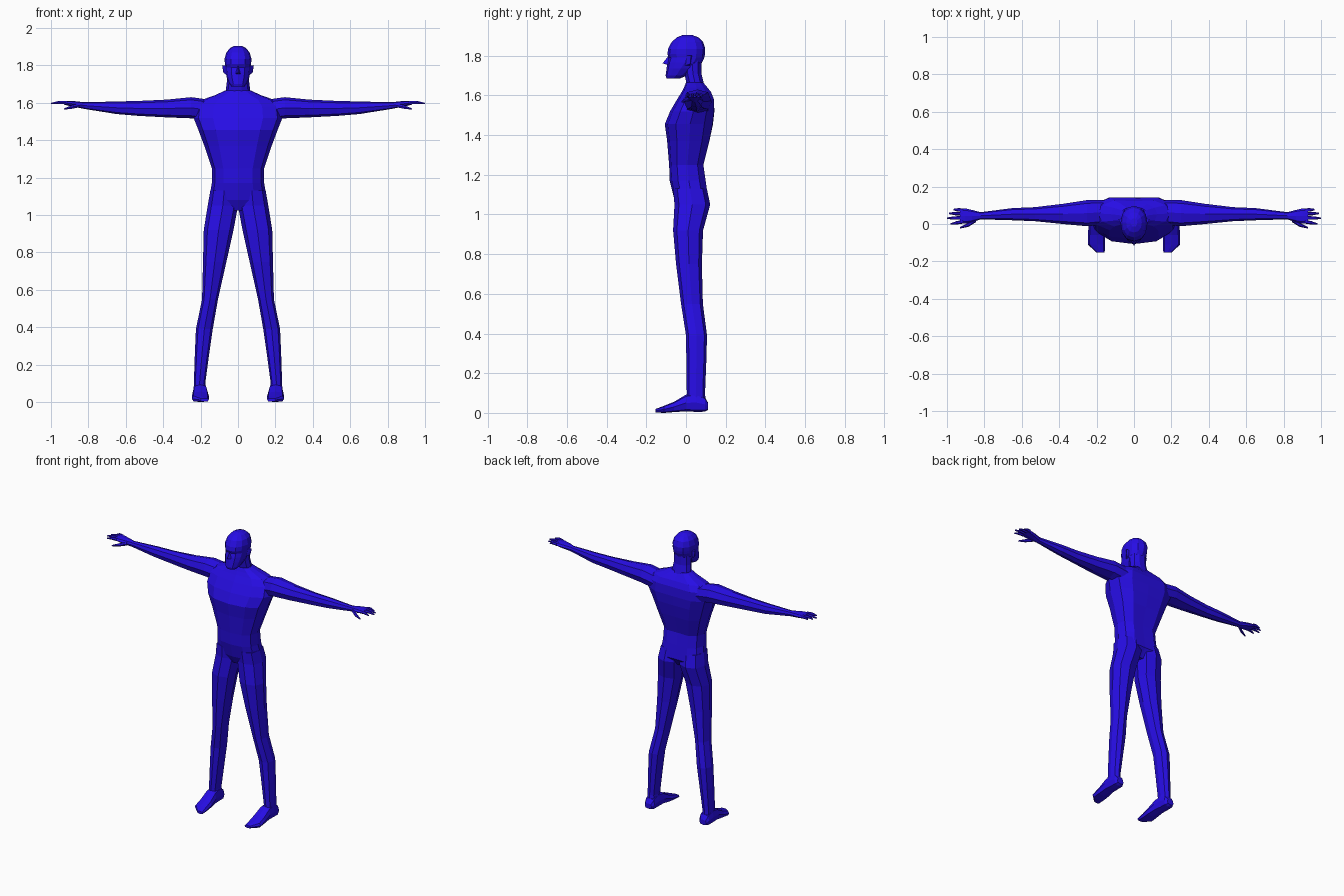
import bpy, bmesh, math

blue = bpy.data.materials.new("deep blue")
blue.diffuse_color = (0.02, 0.004, 0.78, 1)


def loft(name, axis, sections, sides=8, power=2.4, mirror=False, groove=0.0):
    """Skin rounded-box rings. Section: position on axis, then min/max of the
    other two axes in x, y, z order. groove pulls the back midline in."""
    bm = bmesh.new()
    others = [a for a in range(3) if a != axis]
    rings = []
    for pos, u0, u1, v0, v1 in sections:
        ring = []
        for i in range(sides):
            t = 2 * math.pi * i / sides
            c, s = math.cos(t), math.sin(t)
            co = [0, 0, 0]
            co[axis] = pos
            co[others[0]] = (u0 + u1) / 2 + (u1 - u0) / 2 * math.copysign(abs(c) ** (2 / power), c)
            co[others[1]] = (v0 + v1) / 2 + (v1 - v0) / 2 * math.copysign(abs(s) ** (2 / power), s)
            if groove and i == sides // 4:
                co[1] -= groove
            ring.append(bm.verts.new(co))
        rings.append(ring)
    for a, b in zip(rings, rings[1:]):
        for i in range(sides):
            j = (i + 1) % sides
            bm.faces.new((a[i], a[j], b[j], b[i]))
    bm.faces.new(rings[0])
    bm.faces.new(rings[-1])
    return finish(name, bm, mirror)


def finish(name, bm, mirror=False):
    bmesh.ops.recalc_face_normals(bm, faces=bm.faces)
    mesh = bpy.data.meshes.new(name)
    bm.to_mesh(mesh)
    bm.free()
    mesh.materials.append(blue)
    ob = bpy.data.objects.new(name, mesh)
    bpy.context.collection.objects.link(ob)
    if mirror:
        ob.modifiers.new("Mirror", "MIRROR")
    return ob


def hull(name, points, mirror=False):
    bm = bmesh.new()
    for p in points:
        bm.verts.new(p)
    bmesh.ops.convex_hull(bm, input=bm.verts)
    return finish(name, bm, mirror)


def tapered(name, path):
    """Finger: small square tube along points (x, y, z, radius), mirrored."""
    loft(name, 0, [(x, y - r, y + r, z - r, z + r) for x, y, z, r in path],
         sides=6, power=2, mirror=True)


def centred(rows):
    return [(z, -w, w, y0, y1) for z, w, y0, y1 in rows]


# Torso, from crotch to collar
loft("torso", 2, centred([
    (1.025, 0.10, -0.03, 0.08), (1.08, 0.155, -0.06, 0.122),
    (1.17, 0.14, -0.082, 0.11), (1.25, 0.14, -0.085, 0.098),
    (1.37, 0.18, -0.095, 0.13), (1.455, 0.212, -0.107, 0.148),
    (1.52, 0.238, -0.08, 0.155), (1.58, 0.23, -0.045, 0.152),
    (1.617, 0.19, -0.022, 0.135), (1.64, 0.125, -0.01, 0.115),
    (1.665, 0.07, 0.0, 0.092)]), sides=12, groove=0.012)

# Neck
loft("neck", 2, centred([
    (1.60, 0.085, -0.01, 0.11), (1.66, 0.066, 0.0, 0.092),
    (1.71, 0.06, -0.01, 0.08), (1.78, 0.058, -0.02, 0.08)]), sides=10, power=2)

# Head
loft("head", 2, centred([
    (1.686, 0.034, -0.098, -0.03), (1.70, 0.046, -0.103, 0.005),
    (1.735, 0.06, -0.098, 0.045), (1.765, 0.066, -0.094, 0.08),
    (1.79, 0.068, -0.086, 0.092), (1.808, 0.07, -0.094, 0.096),
    (1.835, 0.072, -0.09, 0.097), (1.87, 0.062, -0.072, 0.086),
    (1.893, 0.042, -0.045, 0.062), (1.905, 0.018, -0.015, 0.03)]), sides=12, power=2.2)

# Face details
hull("nose", [(0, -0.088, 1.80), (0, -0.118, 1.762), (-0.014, -0.09, 1.755),
              (0.014, -0.09, 1.755), (0, -0.08, 1.75)])
hull("ear", [(0.062, -0.005, 1.80), (0.062, -0.005, 1.75), (0.085, 0.025, 1.80),
             (0.078, 0.022, 1.76), (0.062, 0.03, 1.80), (0.062, 0.02, 1.75)], mirror=True)

# Arms with palms
loft("arm", 0, [
    (0.14, 0.0, 0.13, 1.50, 1.615), (0.25, -0.012, 0.128, 1.517, 1.63),
    (0.38, 0.0, 0.108, 1.522, 1.617), (0.53, 0.015, 0.09, 1.53, 1.61),
    (0.65, 0.02, 0.085, 1.54, 1.607), (0.82, 0.025, 0.063, 1.567, 1.603),
    (0.865, 0.01, 0.075, 1.576, 1.608), (0.90, 0.002, 0.083, 1.583, 1.61),
    (0.93, 0.002, 0.083, 1.59, 1.61)], mirror=True)

# Fingers and thumb
for label, y, spread, tip in (("index", 0.012, -0.012, 0.98), ("middle", 0.033, -0.002, 1.0),
                              ("ring", 0.054, 0.003, 0.99), ("little", 0.074, 0.003, 0.965)):
    mid = (0.92 + tip) / 2
    tapered(label + "_finger", [(0.915, y, 1.60, 0.01), (mid, y + spread / 2, 1.602, 0.009),
                                (tip, y + spread, 1.596, 0.004)])
tapered("thumb", [(0.845, 0.022, 1.587, 0.012), (0.885, -0.004, 1.578, 0.011),
                  (0.93, -0.02, 1.567, 0.004)])

# Legs
loft("leg", 2, [
    (1.13, 0.0, 0.148, -0.065, 0.105), (1.05, 0.0, 0.162, -0.058, 0.122),
    (0.92, 0.024, 0.183, -0.065, 0.086), (0.75, 0.062, 0.187, -0.05, 0.08),
    (0.55, 0.107, 0.192, -0.025, 0.085), (0.39, 0.135, 0.225, 0.0, 0.106),
    (0.25, 0.155, 0.231, 0.002, 0.102), (0.10, 0.175, 0.236, 0.004, 0.096),
    (0.04, 0.17, 0.238, 0.002, 0.10)], mirror=True)

# Feet
loft("foot", 1, [
    (0.112, 0.18, 0.23, 0.015, 0.05), (0.095, 0.168, 0.24, 0.006, 0.08),
    (0.05, 0.166, 0.242, 0.005, 0.10), (0.0, 0.162, 0.243, 0.008, 0.092),
    (-0.06, 0.155, 0.246, 0.004, 0.056), (-0.11, 0.154, 0.247, 0.0, 0.036),
    (-0.153, 0.157, 0.20, 0.002, 0.02)], power=3, mirror=True)
